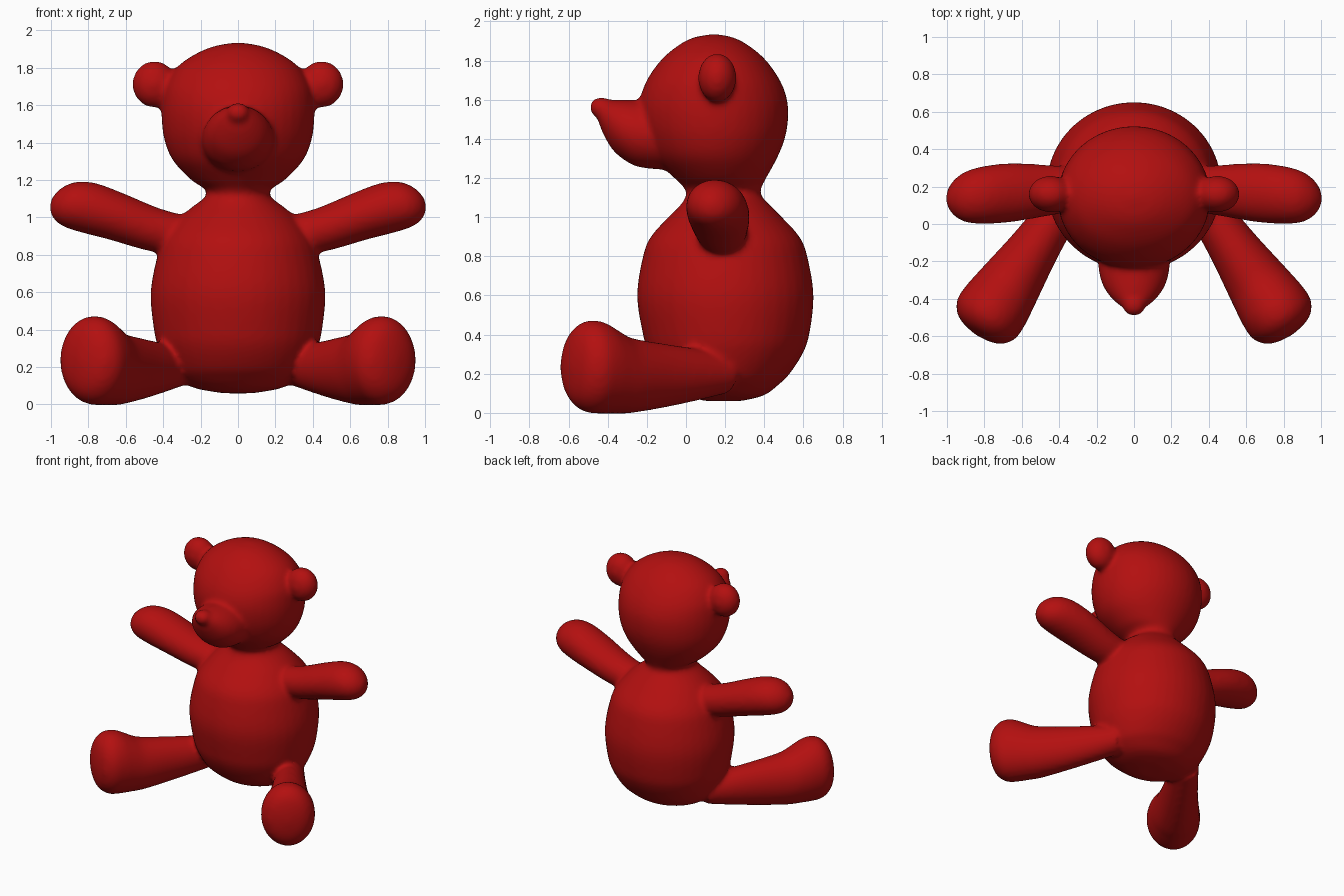
import bpy, bmesh, math
from mathutils import Vector

if "Cube" in bpy.data.objects:
    bpy.data.objects.remove(bpy.data.objects["Cube"])

bm = bmesh.new()
SIDES, STEPS = 40, 5


def spline(rows):
    """Catmull-Rom resampling of rows of numbers."""
    rows = [Vector(r) for r in rows]
    out = []
    for i in range(len(rows) - 1):
        a, b = rows[max(i - 1, 0)], rows[i]
        c, d = rows[i + 1], rows[min(i + 2, len(rows) - 1)]
        for k in range(STEPS):
            t = k / STEPS
            out.append(0.5 * (2 * b + (c - a) * t + (2 * a - 5 * b + 4 * c - d) * t * t
                              + (3 * b - a - 3 * c + d) * t ** 3))
    return out + [rows[-1]]


def loft(rows, u, v, flip=1):
    """Closed skin over ellipses; row = x, y, z, half size along u, half size along v."""
    u, v = Vector(u), Vector(v)
    rings = []
    for r in spline(rows):
        ring = []
        for k in range(SIDES):
            t = 2 * math.pi * k / SIDES
            p = Vector(r[:3]) + u * max(r[3], .005) * math.cos(t) + v * max(r[4], .005) * math.sin(t)
            p.x *= flip
            ring.append(bm.verts.new(p))
        rings.append(ring)
    faces = [bm.faces.new(rings[0]), bm.faces.new(rings[-1])]
    for a, b in zip(rings, rings[1:]):
        for k in range(SIDES):
            j = (k + 1) % SIDES
            faces.append(bm.faces.new((a[k], a[j], b[j], b[k])))
    bmesh.ops.recalc_face_normals(bm, faces=faces)


def ball(centre, size):
    verts = bmesh.ops.create_uvsphere(bm, u_segments=32, v_segments=20, radius=1)["verts"]
    for w in verts:
        w.co = Vector([c + s * q for c, s, q in zip(centre, size, w.co)])


# Torso, neck and head: z, front y, back y, half width
trunk = [(.06, .10, .28, .08), (.09, 0, .40, .24), (.15, -.08, .48, .34), (.2, -.13, .53, .38),
         (.3, -.19, .595, .425), (.4, -.22, .63, .45), (.6, -.25, .652, .467), (.8, -.22, .62, .43),
         (.9, -.18, .58, .39), (1.0, -.09, .49, .31), (1.06, -.03, .43, .24), (1.11, 0, .385, .175),
         (1.15, -.01, .385, .175), (1.2, -.06, .41, .25), (1.3, -.16, .465, .345),
         (1.4, -.21, .505, .39), (1.5, -.235, .522, .407), (1.6, -.235, .517, .407),
         (1.7, -.20, .48, .39), (1.8, -.13, .41, .33), (1.87, -.05, .33, .235),
         (1.915, .03, .25, .13), (1.935, .13, .16, .02)]
loft([(0, (f + b) / 2, z, w, (b - f) / 2) for z, f, b, w in trunk], (1, 0, 0), (0, 1, 0))

# Snout: y, bottom z, top z, half width
snout = [(-.08, 1.24, 1.57, .2), (-.24, 1.255, 1.595, .19), (-.32, 1.295, 1.6, .17),
         (-.38, 1.35, 1.6, .135), (-.43, 1.44, 1.595, .085), (-.45, 1.5, 1.59, .05)]
loft([(0, y, (a + b) / 2, w, (b - a) / 2) for y, a, b, w in snout], (1, 0, 0), (0, 0, 1))

# Nose
ball((0, -.432, 1.56), (.062, .062, .055))

# Arm centre line, half depth, half height
arm = [(.25, .19, .89, .11, .11), (.45, .18, .935, .135, .118), (.65, .168, 1.005, .157, .13),
       (.8, .155, 1.052, .155, .138), (.9, .145, 1.072, .135, .125), (.96, .14, 1.08, .095, .09),
       (.99, .137, 1.083, .05, .05), (1.005, .135, 1.085, .005, .005)]

# Leg: distance along the leg, bottom z, top z, half width
leg_sections = [(0, .1, .3, .1), (.2, .06, .33, .115), (.4, .025, .355, .135), (.6, -.002, .385, .165),
                (.7, -.004, .43, .18), (.78, -.004, .468, .19), (.86, .005, .468, .188),
                (.92, .05, .42, .15), (.95, .12, .34, .09), (.963, .22, .25, .01)]
leg = [(.56 * s + .307, -.83 * s + .207, (a + b) / 2, w, (b - a) / 2) for s, a, b, w in leg_sections]

for side in (1, -1):
    loft(arm, (0, 1, 0), (-.3, 0, .95), side)
    loft(leg, (.83, .56, 0), (0, 0, 1), side)
    # Ears
    ball((side * .447, .16, 1.712), (.118, .098, .125))

mesh = bpy.data.meshes.new("teddy_bear")
bm.to_mesh(mesh)
bm.free()
bear = bpy.data.objects.new("teddy_bear", mesh)
bpy.context.collection.objects.link(bear)

# Merge all parts into one skin with soft creases
fuse = bear.modifiers.new("fuse", "REMESH")
fuse.mode = "VOXEL"
fuse.voxel_size = .016
fuse.use_smooth_shade = True
soften = bear.modifiers.new("soften", "SMOOTH")
soften.factor = .5
soften.iterations = 10

red = bpy.data.materials.new("red_plush")
red.diffuse_color = (.45, .005, .005, 1)
red.use_nodes = True
red.node_tree.nodes["Principled BSDF"].inputs["Base Color"].default_value = red.diffuse_color
mesh.materials.append(red)
